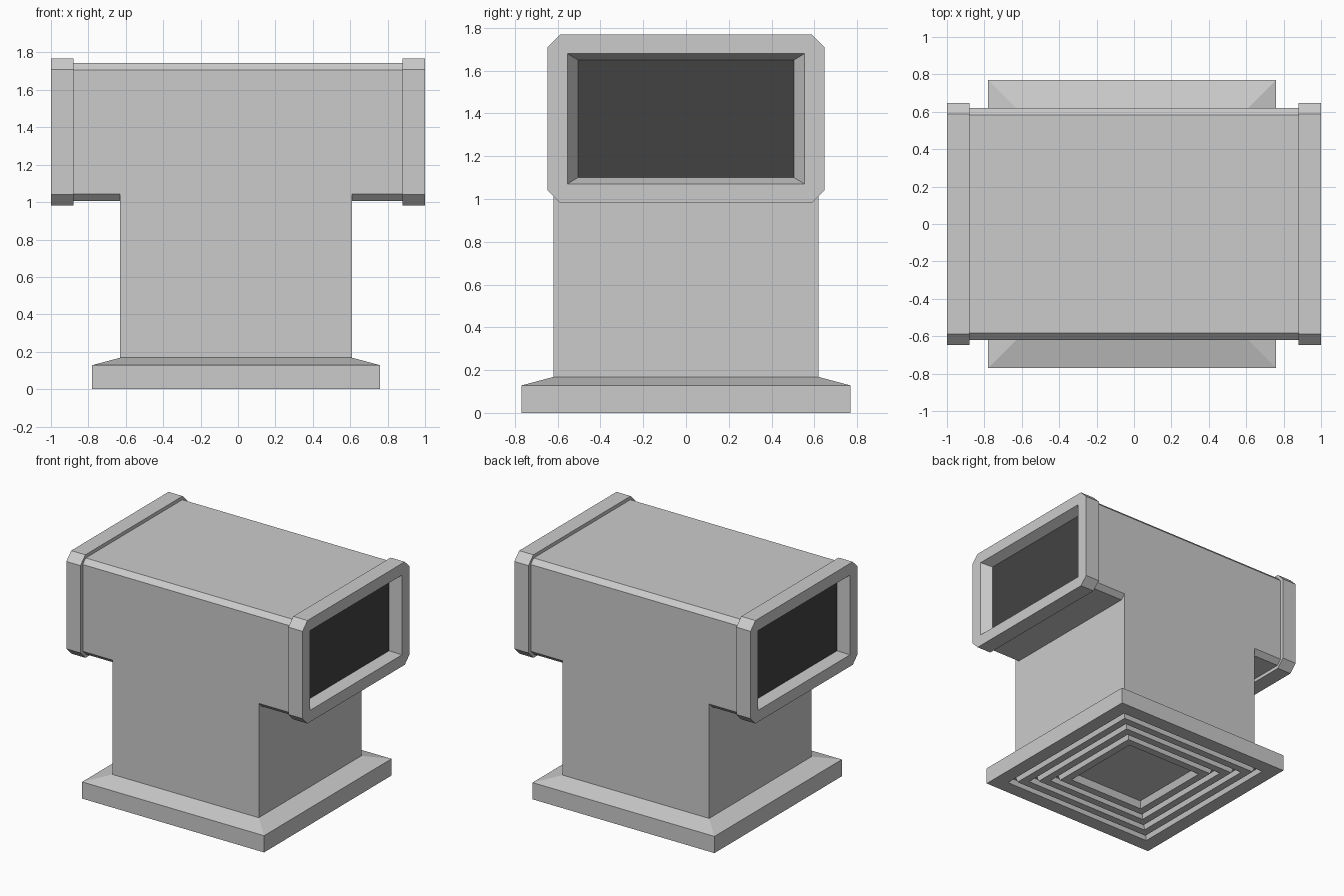
import bpy, bmesh
from mathutils import Vector

if "Cube" in bpy.data.objects:
    bpy.data.objects.remove(bpy.data.objects["Cube"])

ZC = 1.375   # height of the horizontal duct axis

dark = bpy.data.materials.new("dark_opening")
dark.diffuse_color = (0.055, 0.055, 0.055, 1)
dark.use_nodes = True
dark.node_tree.nodes["Principled BSDF"].inputs["Base Color"].default_value = dark.diffuse_color
grey = bpy.data.materials.new("grey_metal")
grey.diffuse_color = (0.8, 0.8, 0.8, 1)
grey.use_nodes = True
grey.node_tree.nodes["Principled BSDF"].inputs["Base Color"].default_value = grey.diffuse_color


def ring(a, b, c):
    """Rectangle of half sizes a, b with corners chamfered by c."""
    return [(a, -b + c), (a, b - c), (a - c, b), (-a + c, b),
            (-a, b - c), (-a, -b + c), (-a + c, -b), (a - c, -b)]


def loft(name, sections, place, dark_end=False):
    """Skin (level, a, b, chamfer) sections, cap both ends."""
    bm = bmesh.new()
    loops = [[bm.verts.new(place(u, v, lev)) for u, v in ring(a, b, c)]
             for lev, a, b, c in sections]
    for p, q in zip(loops, loops[1:]):
        for i in range(8):
            j = (i + 1) % 8
            bm.faces.new((p[i], p[j], q[j], q[i]))
    bm.faces.new(loops[0][::-1])
    end = bm.faces.new(loops[-1])
    if dark_end:
        end.material_index = 1
    bmesh.ops.remove_doubles(bm, verts=bm.verts, dist=0.0001)
    bmesh.ops.recalc_face_normals(bm, faces=bm.faces)
    me = bpy.data.meshes.new(name)
    bm.to_mesh(me)
    bm.free()
    if dark_end:
        me.materials.append(grey)
        me.materials.append(dark)
    ob = bpy.data.objects.new(name, me)
    bpy.context.collection.objects.link(ob)
    return ob


def along_x(sign):
    return lambda u, v, lev: Vector((sign * lev, u, ZC + v))


def along_z(u, v, lev):
    return Vector((u - 0.01, v, lev))


# T-shaped duct: chamfered horizontal box joined with the square trunk
duct = loft("duct_body", [(-0.89, 0.62, 0.368, 0.036), (0.89, 0.62, 0.368, 0.036)],
            along_x(1))
trunk = loft("trunk", [(0.15, 0.62, 0.62, 0), (1.4, 0.62, 0.62, 0)], along_z)
mod = duct.modifiers.new("join_trunk", 'BOOLEAN')
mod.operation = 'UNION'
mod.solver = 'EXACT'
mod.object = trunk
bpy.context.view_layer.objects.active = duct
bpy.ops.object.modifier_apply(modifier=mod.name)
bpy.data.objects.remove(trunk)
bm = bmesh.new()
bm.from_mesh(duct.data)
bmesh.ops.dissolve_limit(bm, angle_limit=0.01, verts=bm.verts, edges=bm.edges)
bm.to_mesh(duct.data)
bm.free()

# End flanges with a tapered, dark recess
for side, sign in (("left", -1), ("right", 1)):
    loft(side + "_flange", [(0.88, 0.648, 0.394, 0.06), (1.0, 0.648, 0.394, 0.06),
                            (1.0, 0.555, 0.305, 0), (0.925, 0.505, 0.275, 0)],
         along_x(sign), dark_end=True)

# Base plate: sloped top, concentric square grooves underneath
profile = [(0.168, 0.62), (0.128, 0.77), (0, 0.77)]
for outer, inner in ((0.66, 0.61), (0.55, 0.50), (0.44, 0.39)):
    profile += [(0, outer), (0.04, outer - 0.01), (0.04, inner + 0.01), (0, inner)]
profile += [(0, 0.33), (0.05, 0.31)]
loft("base_diffuser", [(z, r, r, 0) for z, r in profile], along_z)
